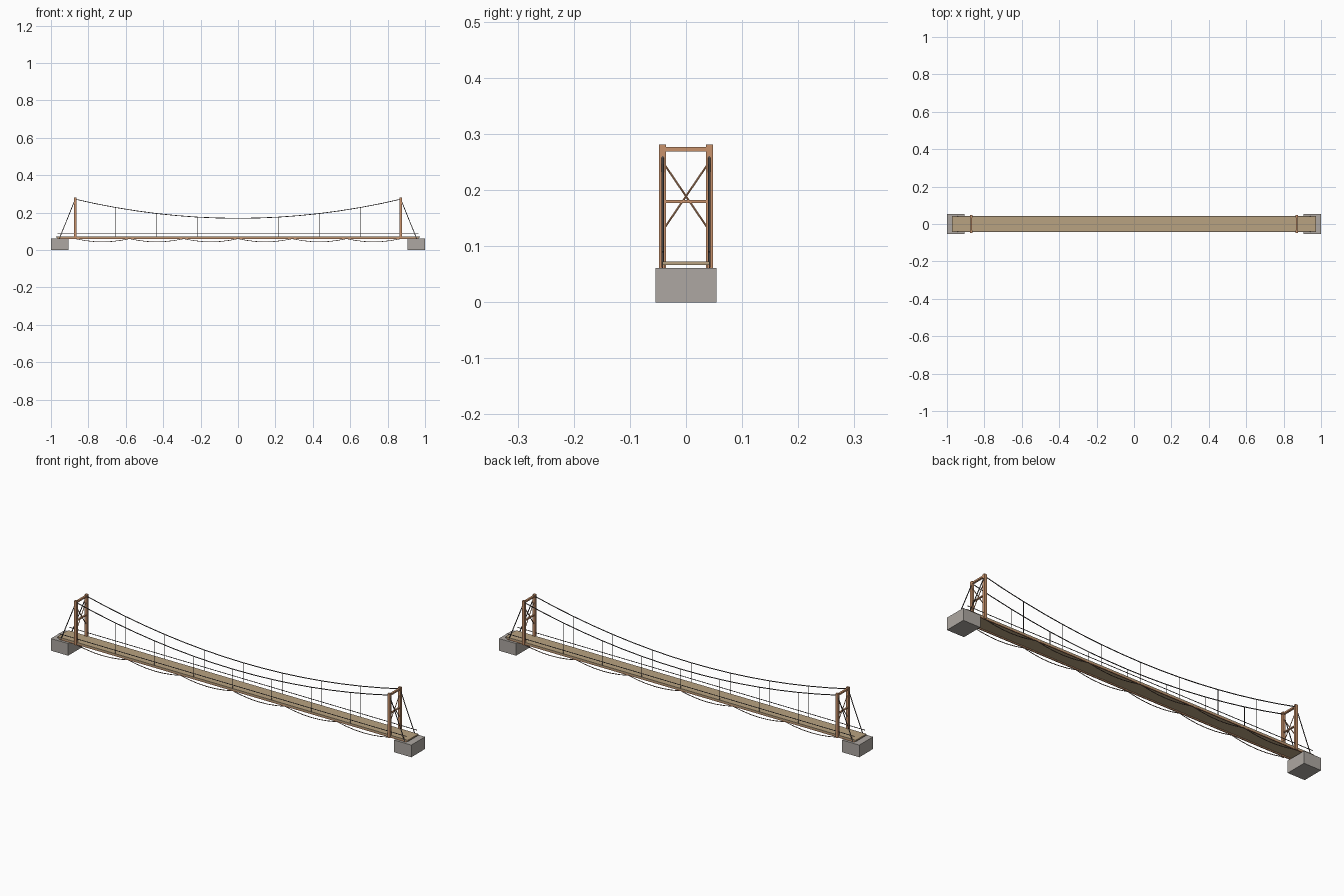
import bpy, bmesh, math
from mathutils import Vector, Matrix

if "Cube" in bpy.data.objects:
    bpy.data.objects.remove(bpy.data.objects["Cube"])


def material(name, rgb):
    m = bpy.data.materials.new(name)
    m.diffuse_color = (*rgb, 1)
    m.use_nodes = True
    m.node_tree.nodes["Principled BSDF"].inputs["Base Color"].default_value = m.diffuse_color
    return m


STEEL = material("painted_steel", (0.58, 0.29, 0.15))
WOOD = material("deck_timber", (0.48, 0.36, 0.22))
STONE = material("concrete", (0.42, 0.39, 0.36))
WIRE = material("dark_cable", (0.09, 0.08, 0.08))
ROPE = material("under_rope", (0.20, 0.13, 0.09))


def finish(name, bm, mat):
    bmesh.ops.recalc_face_normals(bm, faces=bm.faces)
    me = bpy.data.meshes.new(name)
    bm.to_mesh(me)
    bm.free()
    me.materials.append(mat)
    ob = bpy.data.objects.new(name, me)
    bpy.context.collection.objects.link(ob)
    return ob


def box(name, x, y, z, mat):
    """Box given (min, max) ranges on each axis."""
    bm = bmesh.new()
    size = [r[1] - r[0] for r in (x, y, z)]
    mid = [(r[0] + r[1]) / 2 for r in (x, y, z)]
    bmesh.ops.create_cube(bm, size=1, matrix=Matrix.Translation(mid) @ Matrix.Diagonal((*size, 1)))
    return finish(name, bm, mat)


def tube(name, pts, r, mat, sides=6):
    """Continuous tube along a path lying in a vertical plane."""
    bm = bmesh.new()
    pts = [Vector(p) for p in pts]
    flat = (pts[-1] - pts[0])
    side = Vector((0, 1, 0)) if abs(flat.x) > 1e-5 or abs(flat.y) < 1e-5 else Vector((1, 0, 0))
    rings = []
    for i, p in enumerate(pts):
        d = (pts[min(i + 1, len(pts) - 1)] - pts[max(i - 1, 0)]).normalized()
        up = d.cross(side).normalized()
        angles = [2 * math.pi * k / sides for k in range(sides)]
        rings.append([bm.verts.new(p + r * (math.cos(a) * side + math.sin(a) * up)) for a in angles])
    for a, b in zip(rings, rings[1:]):
        for k in range(sides):
            j = (k + 1) % sides
            bm.faces.new((a[k], a[j], b[j], b[k]))
    bm.faces.new(rings[0])
    bm.faces.new(rings[-1])
    return finish(name, bm, mat)


TX, CY, TOP, SAG = 0.87, 0.0415, 0.272, 0.17


def cable_z(x):
    return SAG + (TOP - SAG) * (x / TX) ** 2


# Deck
box("deck", (-0.972, 0.972), (-0.042, 0.042), (0.066, 0.073), WOOD)

# Abutments and towers at both ends
for s, end in ((-1, "left"), (1, "right")):
    box("abutment_" + end, sorted((s * 0.905, s)), (-0.0545, 0.0545), (0, 0.061), STONE)
    tx = s * TX
    for q, sd in ((-1, "front"), (1, "back")):
        box(f"tower_leg_{end}_{sd}", (tx - 0.0065, tx + 0.0065),
            sorted((q * 0.036, q * 0.048)), (0.06, 0.281), STEEL)
        # diagonal brace
        tube(f"tower_brace_{end}_{sd}", [(tx, -q * 0.04, 0.13), (tx, q * 0.04, 0.248)], 0.002, STEEL)
    box("tower_top_beam_" + end, (tx - 0.005, tx + 0.005), (-0.04, 0.04), (0.269, 0.277), STEEL)
    box("tower_mid_beam_" + end, (tx - 0.004, tx + 0.004), (-0.04, 0.04), (0.177, 0.182), STEEL)

# Girders, cables, hangers, rails and under-deck scallops on both sides
for q, sd in ((-1, "front"), (1, "back")):
    y = q * CY
    box("girder_" + sd, (-0.965, 0.965), sorted((q * 0.037, q * 0.042)), (0.0605, 0.066), STEEL)
    xs = [TX * i / 8 for i in range(-8, 9)]
    tube("main_cable_" + sd, [(x, y, cable_z(x)) for x in xs], 0.0022, WIRE)
    for s, end in ((-1, "left"), (1, "right")):
        tube(f"backstay_{end}_{sd}", [(s * TX, y, TOP), (s * 0.955, y, 0.062)], 0.0022, WIRE)
    for i in range(-3, 4):
        x = TX * i / 4
        tube(f"hanger_{sd}_{i + 4}", [(x, y, cable_z(x)), (x, y, 0.07)], 0.0013, WIRE)
    tube("hand_rail_" + sd, [(-0.965, y, 0.09), (0.965, y, 0.09)], 0.0016, WIRE)
    # six hanging scallops
    n = 36
    pts = []
    for i in range(n + 1):
        t = (i % 6) / 6
        pts.append((-TX + 2 * TX * i / n, y, 0.061 - 0.017 * 4 * t * (1 - t)))
    tube("under_deck_rope_" + sd, pts, 0.0018, ROPE)
